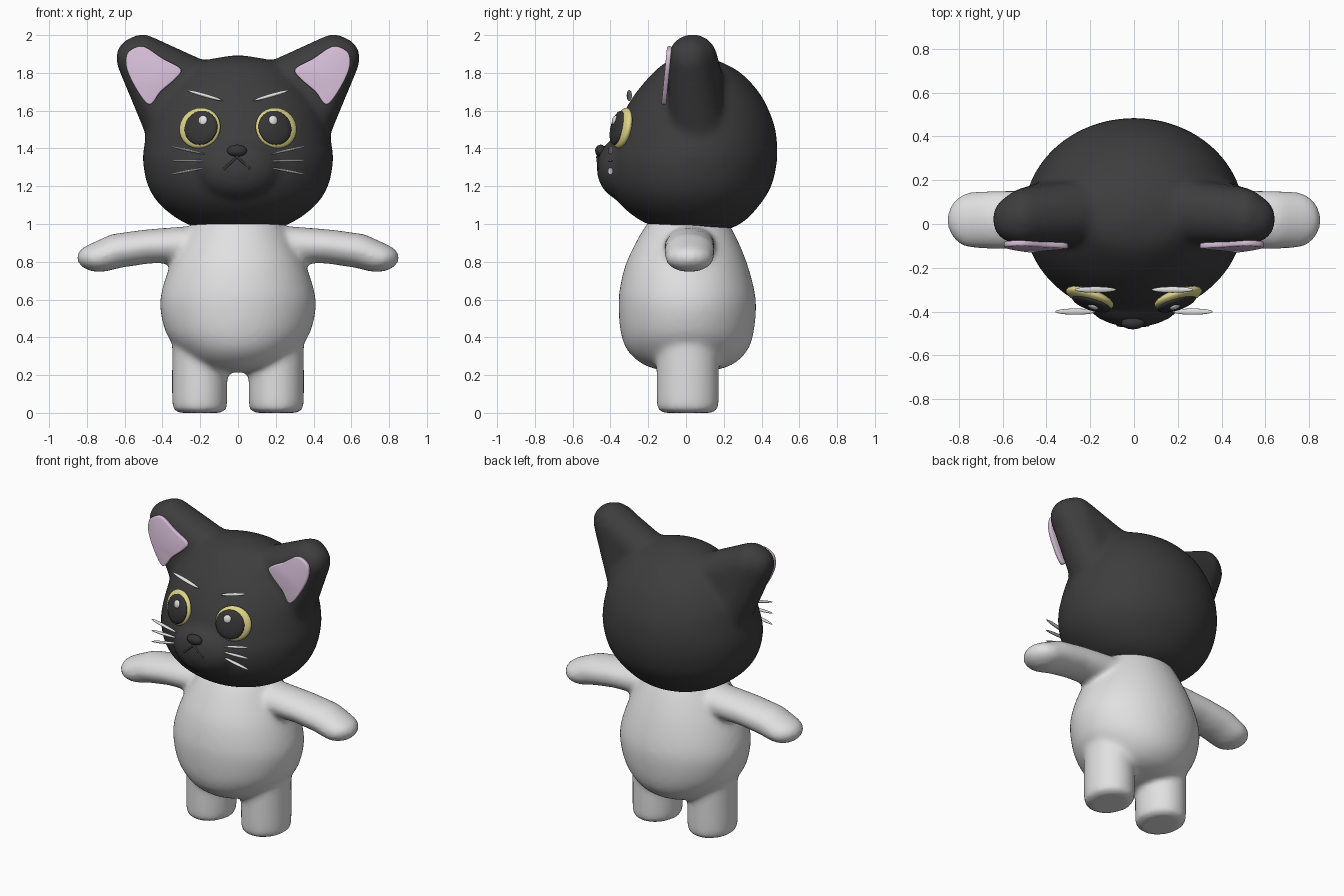
import bpy, bmesh, math
from mathutils import Matrix, Vector, Euler

if "Cube" in bpy.data.objects:
    bpy.data.objects.remove(bpy.data.objects["Cube"])


def material(name, color):
    m = bpy.data.materials.new(name)
    m.use_nodes = True
    m.diffuse_color = (*color, 1)
    bsdf = next(n for n in m.node_tree.nodes if n.type == 'BSDF_PRINCIPLED')
    bsdf.inputs["Base Color"].default_value = (*color, 1)
    bsdf.inputs["Roughness"].default_value = 0.7
    return m


FUR = material("charcoal_fur", (0.047, 0.047, 0.047))
BLACK = material("soft_black", (0.036, 0.036, 0.036))
WHITE = material("white", (0.75, 0.75, 0.75))
YELLOW = material("eye_yellow", (0.74, 0.67, 0.25))
PINK = material("ear_pink", (0.68, 0.52, 0.69))


def add_object(name, bm, mat):
    bmesh.ops.recalc_face_normals(bm, faces=bm.faces)
    for f in bm.faces:
        f.smooth = True
    me = bpy.data.meshes.new(name)
    bm.to_mesh(me)
    bm.free()
    me.materials.append(mat)
    ob = bpy.data.objects.new(name, me)
    bpy.context.collection.objects.link(ob)
    return ob


def spline(points, steps, closed=False):
    """Smooth run of points through the given ones."""
    p = [Vector(q) for q in points]
    n = len(p)
    at = (lambda i: p[i % n]) if closed else (lambda i: p[max(0, min(n - 1, i))])
    out = []
    for i in range(n if closed else n - 1):
        a, b, c, d = at(i - 1), at(i), at(i + 1), at(i + 2)
        for k in range(steps):
            t = k / steps
            out.append(b + ((c - a) * t + (2 * a - 5 * b + 4 * c - d) * t ** 2
                            + (3 * b - a - 3 * c + d) * t ** 3) / 2)
    return out if closed else out + [p[-1]]


def loft(bm, rows, cx=0, seg=48):
    """Stack of ovals; each row is height, half width, front y, back y."""
    rings = []
    for z, w, front, back in spline(rows, 4):
        mid, depth = (front + back) / 2, (back - front) / 2
        rings.append([bm.verts.new((cx + w * math.cos(2 * math.pi * i / seg),
                                    mid + depth * math.sin(2 * math.pi * i / seg), z))
                      for i in range(seg)])
    for a, b in zip(rings, rings[1:]):
        for i in range(seg):
            j = (i + 1) % seg
            bm.faces.new((a[i], a[j], b[j], b[i]))
    bm.faces.new(rings[0][::-1])
    bm.faces.new(rings[-1])


def ball(bm, center, radii):
    mat = Matrix.Translation(center) @ Matrix.Diagonal((*radii, 1))
    bmesh.ops.create_uvsphere(bm, u_segments=24, v_segments=14, radius=1, matrix=mat)


def hull(bm, *balls):
    """Convex skin around several balls."""
    part = bmesh.new()
    for center, radii in balls:
        ball(part, center, radii)
    bmesh.ops.delete(part, geom=part.edges[:], context='EDGES_FACES')
    bmesh.ops.convex_hull(part, input=part.verts[:])
    bmesh.ops.delete(part, geom=[v for v in part.verts if not v.link_faces], context='VERTS')
    me = bpy.data.meshes.new("hull_tmp")
    part.to_mesh(me)
    part.free()
    bm.from_mesh(me)
    bpy.data.meshes.remove(me)


def fuse(ob, voxel, rounds):
    r = ob.modifiers.new("fuse", 'REMESH')
    r.mode = 'VOXEL'
    r.voxel_size = voxel
    r.use_smooth_shade = True
    s = ob.modifiers.new("soften", 'SMOOTH')
    s.factor = 0.5
    s.iterations = rounds


def ellipsoid(name, center, radii, mat, rot=(0, 0, 0)):
    bm = bmesh.new()
    ball(bm, (0, 0, 0), radii)
    ob = add_object(name, bm, mat)
    ob.location = center
    ob.rotation_euler = rot


def hair(name, x1, z1, x2, z2, y, thick):
    """Thin spindle between two points."""
    length = math.hypot(x2 - x1, z2 - z1)
    ellipsoid(name, ((x1 + x2) / 2, y, (z1 + z2) / 2), (length / 2, 0.014, thick), WHITE,
              (0, -math.atan2(z2 - z1, x2 - x1), 0))


SIDES = ((1, "left"), (-1, "right"))

# Head with muzzle and ears in one soft skin
bm = bmesh.new()
loft(bm, [(0.955, 0.03, 0.03, 0.1), (0.968, 0.17, -0.1, 0.21), (1.012, 0.295, -0.23, 0.305),
          (1.1, 0.412, -0.345, 0.39), (1.2, 0.477, -0.405, 0.452), (1.32, 0.503, -0.42, 0.481),
          (1.4, 0.5, -0.4, 0.484), (1.5, 0.48, -0.372, 0.474), (1.6, 0.45, -0.325, 0.44),
          (1.7, 0.39, -0.262, 0.385), (1.8, 0.3, -0.175, 0.29), (1.86, 0.2, -0.1, 0.18),
          (1.892, 0.04, 0.0, 0.08)])
ball(bm, (0, -0.33, 1.295), (0.23, 0.144, 0.17))
for s, _ in SIDES:
    hull(bm, ((s * 0.505, 0.035, 1.885), (0.1, 0.13, 0.122)),
         ((s * 0.548, 0.022, 1.878), (0.1, 0.11, 0.11)),
         ((s * 0.36, 0.06, 1.48), (0.122, 0.15, 0.125)),
         ((s * 0.2, 0.06, 1.72), (0.14, 0.15, 0.142)))
fuse(add_object("head", bm, FUR), 0.018, 14)

# Body with arms and legs in one soft skin
bm = bmesh.new()
loft(bm, [(0.215, 0.05, -0.05, 0.07), (0.232, 0.16, -0.16, 0.18), (0.265, 0.245, -0.24, 0.26),
          (0.33, 0.315, -0.31, 0.325), (0.42, 0.38, -0.345, 0.357), (0.55, 0.412, -0.357, 0.371),
          (0.65, 0.403, -0.352, 0.362), (0.78, 0.36, -0.322, 0.327), (0.9, 0.3, -0.267, 0.28),
          (1.0, 0.24, -0.207, 0.227), (1.06, 0.18, -0.15, 0.17)])
for s, _ in SIDES:
    arm = [((s * 0.2, 0.02, 0.895), (0.09, 0.134, 0.099)),
           ((s * 0.48, 0.02, 0.881), (0.09, 0.134, 0.091)),
           ((s * 0.64, 0.02, 0.858), (0.1, 0.134, 0.092)),
           ((s * 0.735, 0.018, 0.822), (0.12, 0.13, 0.077))]
    for a, b in zip(arm, arm[1:]):
        hull(bm, a, b)
    loft(bm, [(0, 0.11, -0.12, 0.14), (0.015, 0.133, -0.143, 0.163),
              (0.05, 0.146, -0.156, 0.174), (0.36, 0.146, -0.156, 0.174)], s * 0.203)
fuse(add_object("body", bm, WHITE), 0.016, 14)

EAR = [(0.57, 1.92), (0.5, 1.94), (0.4, 1.877), (0.302, 1.82), (0.335, 1.765), (0.41, 1.7),
       (0.455, 1.638), (0.49, 1.645), (0.545, 1.725), (0.587, 1.815), (0.593, 1.88)]

for s, side in SIDES:
    # Inner ear pad
    bm = bmesh.new()
    face = bm.faces.new([bm.verts.new((s * p.x, -0.088 + 0.1 * (p.y - 1.8), p.y))
                         for p in spline(EAR, 4, True)])
    front = bmesh.ops.extrude_face_region(bm, geom=[face])["geom"]
    bmesh.ops.translate(bm, verts=[v for v in front if isinstance(v, bmesh.types.BMVert)],
                        vec=(0, -0.026, 0))
    rim = [e for e in bm.edges if any(len(f.verts) > 4 for f in e.link_faces)]
    bmesh.ops.bevel(bm, geom=rim, offset=0.008, segments=3, affect='EDGES', profile=0.5)
    add_object(side + "_inner_ear", bm, PINK)

    # Eye, pupil and glint share one tilted frame
    tilt = Euler((-0.22, 0, s * 0.33))
    center = Vector((s * 0.202, -0.337, 1.508))
    for name, offset, radii, mat in (
            ("eye", (0, 0, 0), (0.115, 0.034, 0.11), YELLOW),
            ("pupil", (-s * 0.014, -0.022, -0.004), (0.092, 0.025, 0.092), BLACK),
            ("eye_glint", (-s * 0.028, -0.041, 0.032), (0.025, 0.012, 0.026), WHITE)):
        ellipsoid(side + "_" + name, center + tilt.to_matrix() @ Vector(offset), radii, mat, tilt)

    # Brow and whiskers
    hair(side + "_brow", s * 0.08, 1.653, s * 0.272, 1.708, -0.3, 0.01)
    for i, (inner, outer) in enumerate(((1.37, 1.412), (1.333, 1.337), (1.297, 1.262))):
        hair(f"{side}_whisker_{i + 1}", s * 0.175, inner, s * 0.36, outer, -0.4, 0.007)

# Nose
ellipsoid("nose", (-0.005, -0.452, 1.388), (0.053, 0.029, 0.032), BLACK)

# Mouth
cu = bpy.data.curves.new("mouth", 'CURVE')
cu.dimensions = '3D'
cu.bevel_depth = 0.008
cu.use_fill_caps = True
line = cu.splines.new('POLY')
line.points.add(2)
for p, co in zip(line.points, ((-0.075, -0.46, 1.29), (-0.005, -0.468, 1.355), (0.065, -0.46, 1.29))):
    p.co = (*co, 1)
cu.materials.append(BLACK)
bpy.context.collection.objects.link(bpy.data.objects.new("mouth", cu))
